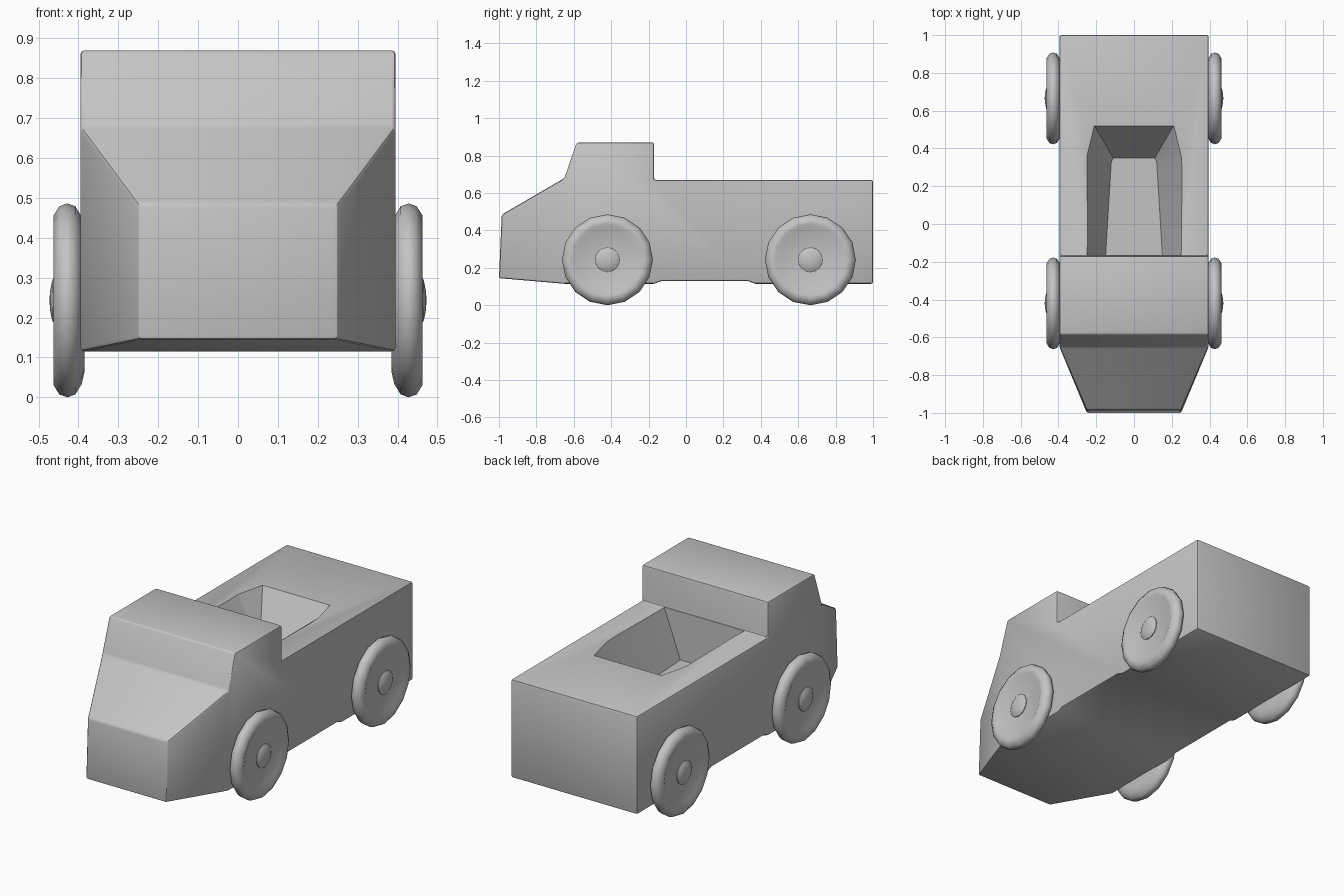
import bpy, bmesh, math
from mathutils import Matrix, Vector

if "Cube" in bpy.data.objects:
    bpy.data.objects.remove(bpy.data.objects["Cube"])

grey = bpy.data.materials.new("plain grey")
grey.diffuse_color = (0.55, 0.55, 0.55, 1)
grey.use_nodes = True
grey.node_tree.nodes["Principled BSDF"].inputs["Base Color"].default_value = grey.diffuse_color


def make(name, bm):
    bmesh.ops.recalc_face_normals(bm, faces=bm.faces)
    me = bpy.data.meshes.new(name)
    bm.to_mesh(me)
    bm.free()
    me.materials.append(grey)
    ob = bpy.data.objects.new(name, me)
    bpy.context.collection.objects.link(ob)
    return ob


def smooth(ob, angle):
    bpy.ops.object.select_all(action='DESELECT')
    ob.select_set(True)
    bpy.context.view_layer.objects.active = ob
    bpy.ops.object.convert(target='MESH')
    bpy.ops.object.shade_smooth_by_angle(angle=math.radians(angle))


def loft(bottom, top):
    """Closed solid between two matching loops."""
    bm = bmesh.new()
    a = [bm.verts.new(p) for p in bottom]
    b = [bm.verts.new(p) for p in top]
    bm.faces.new(a)
    bm.faces.new(b)
    n = len(a)
    for i in range(n):
        j = (i + 1) % n
        bm.faces.new((a[i], a[j], b[j], b[i]))
    return bm


def lathe(name, profile, centre, side, sides=16):
    """Spin (x, radius) points about an axle parallel to x."""
    bm = bmesh.new()
    vs = [bm.verts.new((x, 0, -r)) for x, r in profile]
    es = [bm.edges.new(p) for p in zip(vs, vs[1:])]
    bmesh.ops.spin(bm, geom=vs + es, cent=(0, 0, 0), axis=(1, 0, 0),
                   angle=math.tau, steps=sides)
    bmesh.ops.remove_doubles(bm, verts=bm.verts, dist=0.0005)
    for v in bm.verts:
        v.co = Vector((v.co.x * side, v.co.y + centre[0], v.co.z + centre[1]))
    smooth(make(name, bm), 40)


# Body: side profile, narrowed towards the nose
W = 0.395
side_profile = [(-1, 0.145), (-0.985, 0.485), (-0.65, 0.68), (-0.585, 0.87),
                (-0.17, 0.87), (-0.17, 0.67), (1, 0.67), (1, 0.115),
                (0.37, 0.115), (0.33, 0.13), (-0.13, 0.13), (-0.17, 0.115),
                (-0.65, 0.115)]
bm = loft([(-W, y, z) for y, z in side_profile], [(W, y, z) for y, z in side_profile])
bmesh.ops.bisect_plane(bm, geom=bm.verts[:] + bm.edges[:] + bm.faces[:],
                       plane_co=(0, -0.65, 0), plane_no=(0, 1, 0), dist=0.0005)
for v in bm.verts:
    if v.co.y < -0.9:
        v.co.x *= 0.25 / W
body = make("truck_body", bm)
bev = body.modifiers.new("soft edges", 'BEVEL')
bev.width = 0.01
bev.segments = 2
bev.limit_method = 'ANGLE'
bev.angle_limit = math.radians(35)

# Load bed: sloping hollow behind the cab
F = -0.164
top = [(-0.25, F), (0.25, F), (0.25, 0.36), (0.21, 0.52), (-0.21, 0.52), (-0.25, 0.36)]
floor = [(-0.15, F), (0.15, F), (0.12, 0.33), (0.11, 0.35), (-0.11, 0.35), (-0.12, 0.33)]
FZ, TZ = 0.40, 0.67
k = 0.05 / (TZ - FZ)  # carry the slope a little above the deck
cutter = make("bed_cutter", loft(
    [(x, y, FZ) for x, y in floor],
    [(t[0] + (t[0] - f[0]) * k, t[1] + (t[1] - f[1]) * k, TZ + 0.05)
     for t, f in zip(top, floor)]))
cutter.hide_render = True
cut = body.modifiers.new("bed", 'BOOLEAN')
cut.operation = 'DIFFERENCE'
cut.solver = 'EXACT'
cut.object = cutter
smooth(body, 30)
bpy.data.objects.remove(cutter)

# Wheels with rounded tyres and domed hubs
tyre = [(0.385, 0), (0.385, 0.18), (0.392, 0.21), (0.408, 0.236), (0.428, 0.243),
        (0.448, 0.236), (0.463, 0.212), (0.463, 0.192), (0.453, 0.17), (0.453, 0)]
hub = [(0.44, 0.065), (0.457, 0.065), (0.466, 0.05), (0.471, 0.025), (0.473, 0)]
for end, y in (("front", -0.42), ("rear", 0.665)):
    for label, s in (("right", 1), ("left", -1)):
        lathe(f"{end}_{label}_wheel", tyre, (y, 0.243), s)
        lathe(f"{end}_{label}_hub", hub, (y, 0.243), s)
